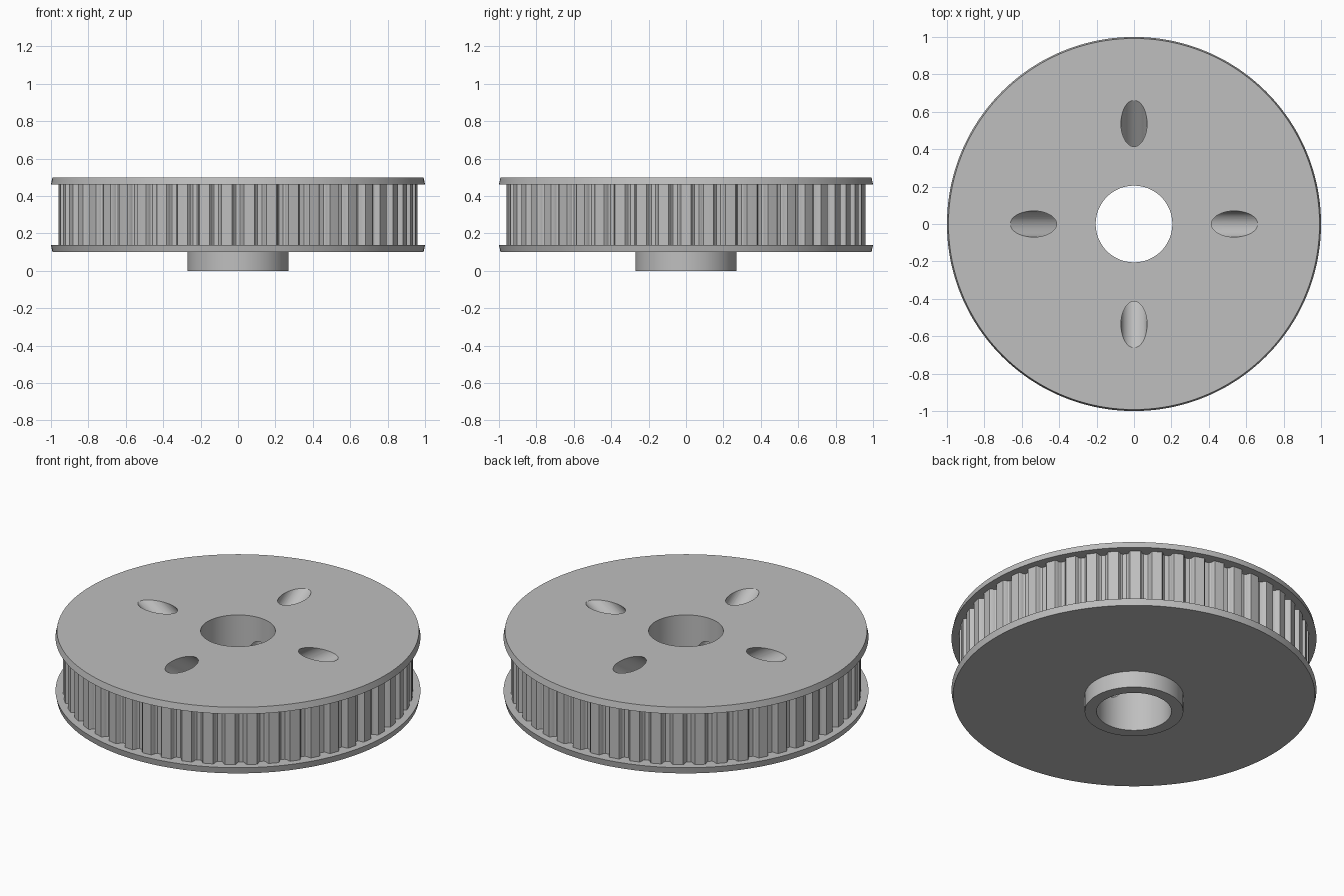
import bpy, bmesh, math
from mathutils import Vector

cube = bpy.data.objects.get("Cube")
if cube:
    bpy.data.objects.remove(cube, do_unlink=True)

TEETH = 50
BORE, HUB, RIM, TIP = 0.205, 0.27, 1.0, 0.96
HEIGHT = 0.5

metal = bpy.data.materials.new("machined grey")
metal.use_nodes = True
grey = (0.52, 0.52, 0.52, 1)
metal.diffuse_color = grey
metal.node_tree.nodes["Principled BSDF"].inputs["Base Color"].default_value = grey


def make_object(name, bm):
    bmesh.ops.recalc_face_normals(bm, faces=bm.faces)
    mesh = bpy.data.meshes.new(name)
    bm.to_mesh(mesh)
    bm.free()
    obj = bpy.data.objects.new(name, mesh)
    bpy.context.collection.objects.link(obj)
    mesh.materials.append(metal)
    return obj


# One tooth pitch: (fraction of the pitch, depth below the tip), groove in the middle
groove = [(-0.5, 0), (-0.27, 0), (-0.22, 0.007), (-0.17, 0.027),
          (-0.1, 0.034), (0.1, 0.034), (0.17, 0.027), (0.22, 0.007), (0.27, 0)]
outline = [(-math.pi / 2 + math.tau * (i + u) / TEETH, depth)
           for i in range(TEETH) for u, depth in groove]

# Closed section of the pulley: radius, height, toothed or round
section = [
    (BORE, 0, False), (HUB, 0, False), (HUB, 0.1, False),               # hub
    (RIM - 0.008, 0.1, False), (RIM, 0.138, False),                     # lower flange
    (TIP, 0.138, True), (TIP, 0.462, True),                             # toothed drum
    (RIM, 0.462, False), (RIM - 0.008, HEIGHT, False),                  # upper flange
    (BORE, HEIGHT, False),                                              # bore
]
bm = bmesh.new()
rings = []
for radius, z, toothed in section:
    ring = []
    for angle, depth in outline:
        r = radius - depth if toothed else radius
        ring.append(bm.verts.new((r * math.cos(angle), r * math.sin(angle), z)))
    rings.append(ring)
for k, ring in enumerate(rings):
    upper = rings[(k + 1) % len(rings)]
    for i in range(len(ring)):
        j = (i + 1) % len(ring)
        bm.faces.new((ring[i], ring[j], upper[j], upper[i]))
pulley = make_object("toothed_pulley", bm)

# Four slanted screw holes running from the upper face down into the bore
SLOPE = math.radians(34.5)
bm = bmesh.new()
for q in range(4):
    a = q * math.pi / 2
    out = Vector((math.cos(a), math.sin(a), 0))
    axis = out * math.cos(SLOPE) + Vector((0, 0, math.sin(SLOPE)))
    mouth = out * 0.538 + Vector((0, 0, HEIGHT))
    start, end = mouth - axis * 0.5, mouth + axis * 0.3
    matrix = axis.to_track_quat('Z', 'Y').to_matrix().to_4x4()
    matrix.translation = (start + end) / 2
    bmesh.ops.create_cone(bm, cap_ends=True, segments=48, radius1=0.07, radius2=0.07,
                          depth=(end - start).length, matrix=matrix)
cutter = make_object("screw_hole_cutter", bm)
cutter.hide_render = True

cut = pulley.modifiers.new("screw holes", 'BOOLEAN')
cut.operation = 'DIFFERENCE'
cut.solver = 'EXACT'
cut.object = cutter
bpy.ops.object.select_all(action='DESELECT')
bpy.context.view_layer.objects.active = pulley
pulley.select_set(True)
bpy.ops.object.modifier_apply(modifier=cut.name)
bpy.data.objects.remove(cutter, do_unlink=True)

bpy.ops.object.shade_smooth_by_angle(angle=math.radians(30))
